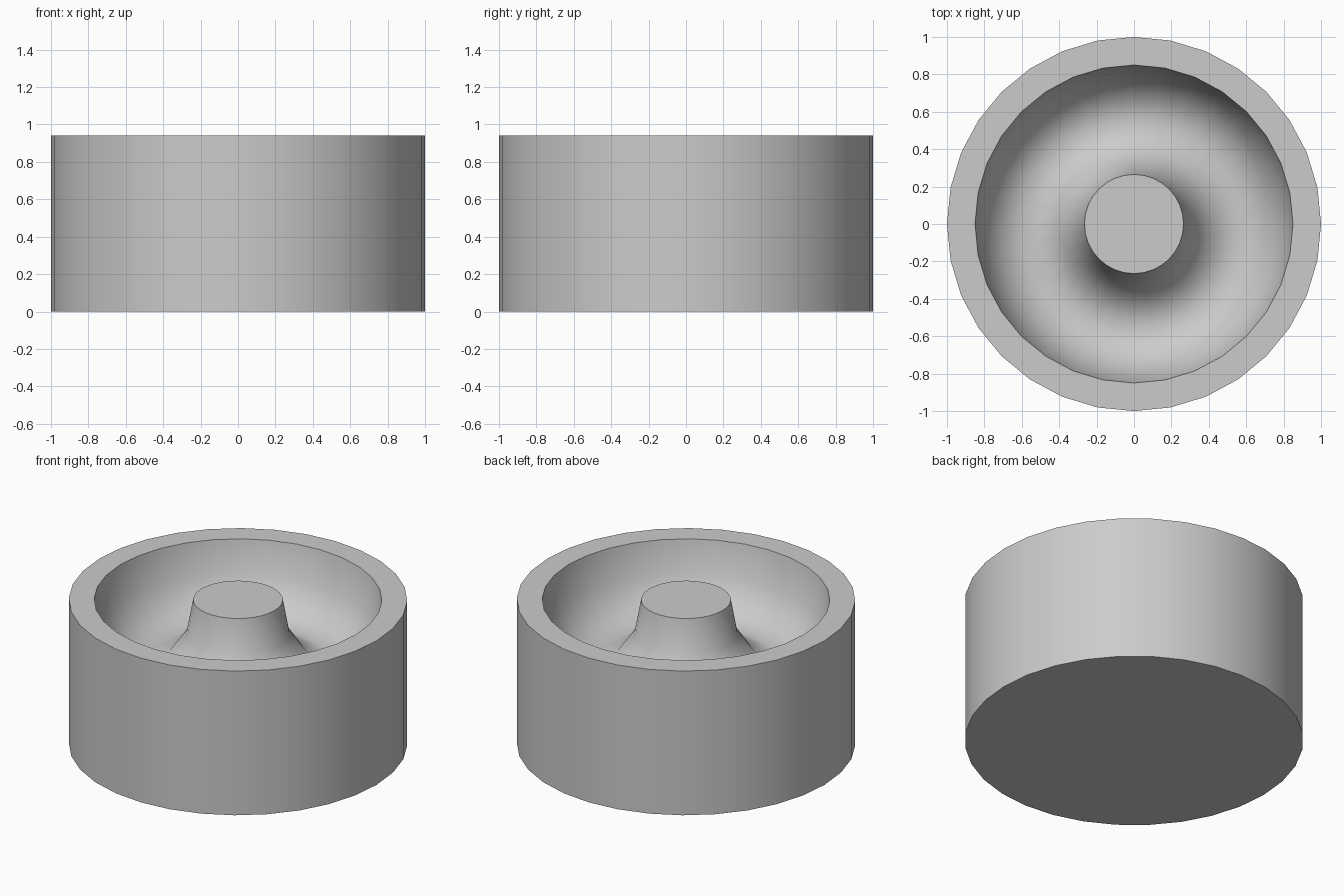
import bpy, bmesh, math

if "Cube" in bpy.data.objects:
    bpy.data.objects.remove(bpy.data.objects["Cube"])

SIDES = 32
HEIGHT = 0.94
OUTER_R, RIM_R, HUB_R = 1.0, 0.85, 0.265
DEPTH, STEPS = 0.43, 6

# Profile from the top centre, through the half-ellipse trough, to the base centre
mid, half = (RIM_R + HUB_R) / 2, (RIM_R - HUB_R) / 2
profile = [(0, HEIGHT)]
for i in range(STEPS + 1):
    a = math.pi * i / STEPS
    profile.append((mid - half * math.cos(a), HEIGHT - DEPTH * math.sin(a)))
profile += [(OUTER_R, HEIGHT), (OUTER_R, 0), (0, 0)]

# Revolve the profile
bm = bmesh.new()
verts = [bm.verts.new((r, 0, z)) for r, z in profile]
edges = [bm.edges.new(pair) for pair in zip(verts, verts[1:])]
bmesh.ops.spin(bm, geom=verts + edges, cent=(0, 0, 0), axis=(0, 0, 1),
               angle=math.tau, steps=SIDES, use_merge=True)
bmesh.ops.remove_doubles(bm, verts=bm.verts, dist=1e-4)
bmesh.ops.recalc_face_normals(bm, faces=bm.faces)

# Smooth trough and wall, flat top, rim and base with crisp edges
for f in bm.faces:
    f.smooth = abs(f.normal.z) < 0.99
for e in bm.edges:
    if len(e.link_faces) == 2 and any(not f.smooth for f in e.link_faces):
        e.smooth = False

mesh = bpy.data.meshes.new("grooved_dish")
bm.to_mesh(mesh)
bm.free()
dish = bpy.data.objects.new("grooved_dish", mesh)
bpy.context.collection.objects.link(dish)

# Single plain grey
grey = bpy.data.materials.new("light_grey")
grey.diffuse_color = (0.6, 0.6, 0.6, 1)
grey.use_nodes = True
grey.node_tree.nodes["Principled BSDF"].inputs["Base Color"].default_value = grey.diffuse_color
mesh.materials.append(grey)
